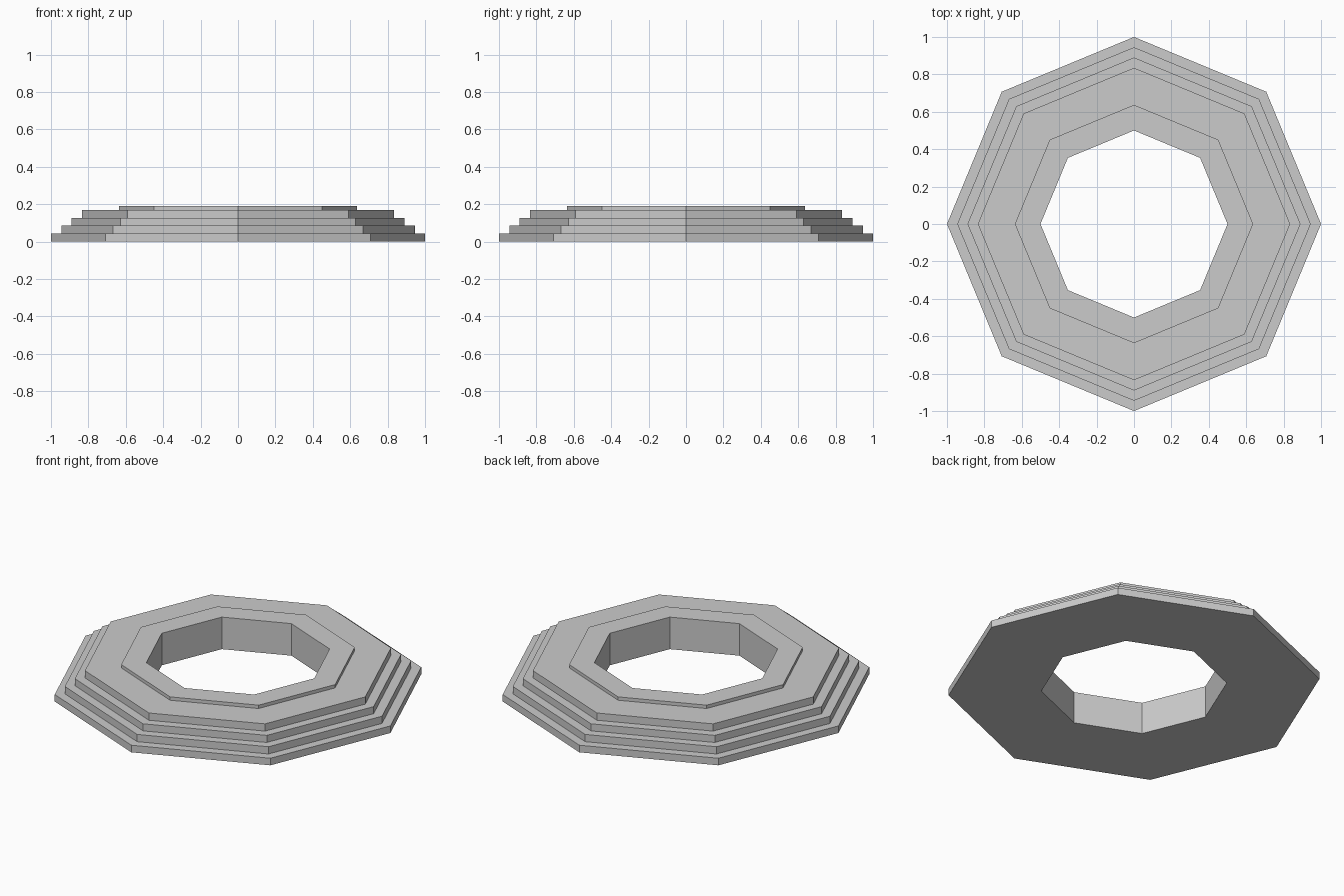
import bpy
import bmesh
from math import cos, sin, pi

cube = bpy.data.objects.get("Cube")
if cube:
    bpy.data.objects.remove(cube, do_unlink=True)

SIDES = 8
HOLE = 0.5
# Tiers from the bottom up: outer radius, top height
TIERS = [(1.0, 0.042), (0.945, 0.085), (0.89, 0.127), (0.835, 0.17), (0.637, 0.19)]

# Plain grey material
grey = bpy.data.materials.new("light_grey")
grey.use_nodes = True
colour = (0.6, 0.6, 0.6, 1.0)
grey.diffuse_color = colour
grey.node_tree.nodes["Principled BSDF"].inputs["Base Color"].default_value = colour

# Closed stair-step cross-section, from the hole's foot outward and up
profile = [(HOLE, 0.0)]
base = 0.0
for radius, top in TIERS:
    profile += [(radius, base), (radius, top)]
    base = top
profile.append((HOLE, base))

# Sweep the cross-section around the eight corners
bm = bmesh.new()
rings = []
for i in range(SIDES):
    a = 2 * pi * i / SIDES
    rings.append([bm.verts.new((r * cos(a), r * sin(a), z)) for r, z in profile])
count = len(profile)
for i in range(SIDES):
    here, after = rings[i], rings[(i + 1) % SIDES]
    for j in range(count):
        k = (j + 1) % count
        bm.faces.new((here[j], after[j], after[k], here[k]))
bmesh.ops.recalc_face_normals(bm, faces=bm.faces)

mesh = bpy.data.meshes.new("stepped_octagonal_ring")
bm.to_mesh(mesh)
bm.free()
mesh.materials.append(grey)
ring = bpy.data.objects.new("stepped_octagonal_ring", mesh)
bpy.context.collection.objects.link(ring)
